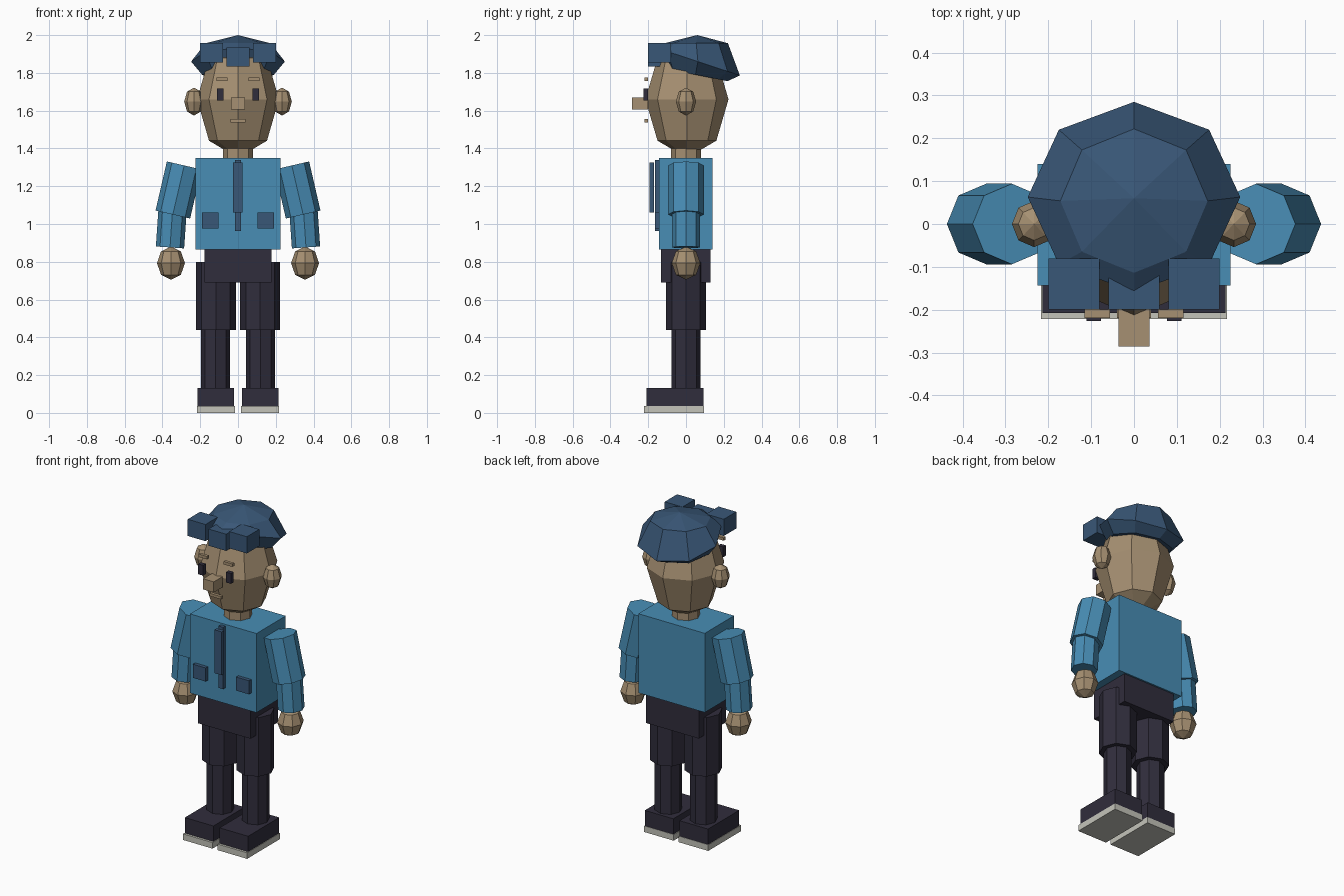
import bpy, bmesh, math
from mathutils import Vector, Matrix

if "Cube" in bpy.data.objects:
    bpy.data.objects.remove(bpy.data.objects["Cube"])


def material(name, r, g, b):
    m = bpy.data.materials.new(name)
    m.diffuse_color = [((c / 255 + 0.055) / 1.055) ** 2.4 for c in (r, g, b)] + [1]
    m.use_nodes = True
    m.node_tree.nodes["Principled BSDF"].inputs["Base Color"].default_value = m.diffuse_color
    return m


SKIN = material("tan skin", 166, 144, 114)
SHIRT = material("blue shirt", 72, 141, 181)
NAVY = material("navy cap", 57, 87, 119)
DARK = material("dark trousers", 48, 45, 60)
SOLE = material("pale sole", 196, 196, 186)


def finish(name, bm, mat):
    bmesh.ops.recalc_face_normals(bm, faces=bm.faces)
    me = bpy.data.meshes.new(name)
    bm.to_mesh(me)
    bm.free()
    me.materials.append(mat)
    ob = bpy.data.objects.new(name, me)
    bpy.context.collection.objects.link(ob)
    return ob


def box(name, x, y, z, mat):
    """Box from (min, max) ranges."""
    bm = bmesh.new()
    bmesh.ops.create_cube(bm, size=1)
    lo, hi = Vector((x[0], y[0], z[0])), Vector((x[1], y[1], z[1]))
    for v in bm.verts:
        v.co = (lo + hi) / 2 + v.co * (hi - lo)
    return finish(name, bm, mat)


def tube(name, a, b, r, mat):
    """Eight-sided cylinder from point a to point b, corners on the axes."""
    a, b = Vector(a), Vector(b)
    d = b - a
    bm = bmesh.new()
    bmesh.ops.create_cone(bm, cap_ends=True, segments=8, radius1=r, radius2=r, depth=d.length)
    tilt = Matrix.Rotation(math.atan2(d.x, d.z), 4, 'Y')
    bm.transform(Matrix.Translation((a + b) / 2) @ tilt)
    return finish(name, bm, mat)


def ball(name, c, r, mat):
    """Low-poly ellipsoid, eight segments and four rings."""
    bm = bmesh.new()
    bmesh.ops.create_uvsphere(bm, u_segments=8, v_segments=4, radius=1)
    bm.transform(Matrix.Translation(c) @ Matrix.Diagonal((*r, 1)))
    return finish(name, bm, mat)


def span(s, a, b):
    """X range on side s."""
    return tuple(sorted((s * a, s * b)))


# Body
box("torso", (-.225, .225), (-.143, .14), (.866, 1.35), SHIRT)
box("hips", (-.178, .178), (-.133, .13), (.69, .87), DARK)
tube("neck", (0, 0, 1.33), (0, 0, 1.43), .08, SKIN)
box("tie_back", (-.015, .015), (-.165, -.142), (.962, 1.34), NAVY)
box("tie_front", (-.026, .024), (-.192, -.17), (1.06, 1.325), NAVY)

# Head and face
ball("head", (0, .005, 1.66), (.217, .22, .31), SKIN)
box("nose", (-.036, .036), (-.286, -.2), (1.605, 1.67), SKIN)
box("mouth", (-.04, .04), (-.219, -.2), (1.538, 1.555), SKIN)

# Cap: stacked eight-sided rings, lower ones tilted up at the front
bm = bmesh.new()
rings = []
for cy, rx, ry, z, slope in ((.054, .172, .168, 1.957, 0),
                             (.063, .248, .222, 1.86, .33),
                             (.05, .19, .17, 1.79, .2)):
    ring = []
    for i in range(8):
        t = i * math.pi / 4
        y = ry * math.sin(t)
        ring.append(bm.verts.new((rx * math.cos(t), cy + y, z - slope * y)))
    rings.append(ring)
top = bm.verts.new((0, .06, 2))
for i in range(8):
    j = (i + 1) % 8
    bm.faces.new((rings[0][i], rings[0][j], top))
    for p, q in zip(rings, rings[1:]):
        bm.faces.new((p[i], q[i], q[j], p[j]))
bm.faces.new(rings[2])
finish("cap", bm, NAVY)
box("cap_peak_middle", (-.06, .06), (-.2, -.08), (1.833, 1.935), NAVY)

# Mirrored parts
for side, s in (("left", -1), ("right", 1)):
    box(side + "_cap_peak", span(s, .08, .2), (-.2, -.08), (1.855, 1.957), NAVY)
    box(side + "_eye", span(s, .077, .111), (-.226, -.2), (1.655, 1.718), DARK)
    box(side + "_eyebrow", span(s, .056, .115), (-.219, -.2), (1.757, 1.775), SKIN)
    ball(side + "_ear", (s * .233, 0, 1.648), (.052, .054, .074), SKIN)
    box(side + "_pocket", span(s, .103, .19), (-.165, -.142), (.977, 1.06), NAVY)
    # Arm
    tube(side + "_upper_arm", (s * .345, 0, 1.05), (s * .285, 0, 1.31), .094, SHIRT)
    tube(side + "_forearm", (s * .36, 0, .876), (s * .346, 0, 1.08), .075, SHIRT)
    ball(side + "_hand", (s * .355, 0, .793), (.074, .076, .088), SKIN)
    # Leg
    tube(side + "_thigh", (s * .117, 0, .44), (s * .117, 0, .8), .106, DARK)
    tube(side + "_shin", (s * .119, 0, .1), (s * .119, 0, .46), .077, DARK)
    box(side + "_shoe", span(s, .021, .214), (-.208, .093), (.037, .132), DARK)
    box(side + "_sole", span(s, .017, .217), (-.222, .095), (0, .037), SOLE)
